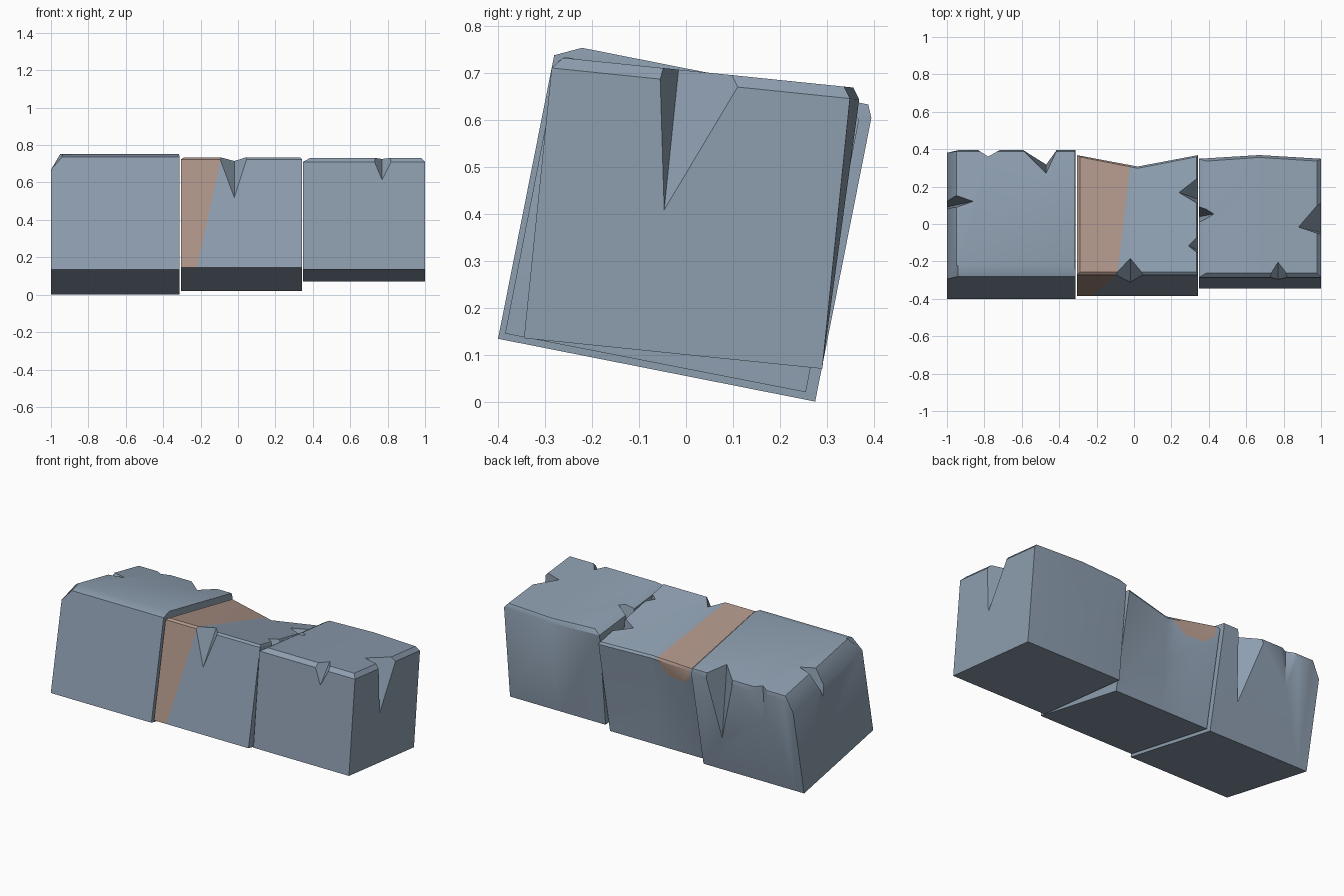
import bpy, bmesh, math
from mathutils import Vector, Matrix
from itertools import combinations

if "Cube" in bpy.data.objects:
    bpy.data.objects.remove(bpy.data.objects["Cube"])


def material(name, color):
    m = bpy.data.materials.new(name)
    m.diffuse_color = (*color, 1)
    m.use_nodes = True
    m.node_tree.nodes["Principled BSDF"].inputs["Base Color"].default_value = m.diffuse_color
    return m


stone = material("blue_grey_stone", (0.27, 0.345, 0.435))
clay = material("dusty_clay_stripe", (0.43, 0.30, 0.25))
UP = Vector((0, 0, 1))


def add_object(name, bm, matrix):
    bmesh.ops.recalc_face_normals(bm, faces=bm.faces)
    me = bpy.data.meshes.new(name)
    bm.to_mesh(me)
    bm.free()
    ob = bpy.data.objects.new(name, me)
    bpy.context.collection.objects.link(ob)
    ob.matrix_world = matrix
    return ob


def block_mesh(x, depth, shoulder, top, inset, end_drop=0, pinch=(0, 0)):
    """Block with a chamfered top; x = (left, middle station, right)."""
    bm = bmesh.new()
    il, ir, i_f, ib = inset
    h = depth / 2
    rings = []
    for w, k in ((0, 0), (shoulder, 0), (top, 1)):
        dv, dw = pinch if w else (0, 0)
        drop = end_drop if w == shoulder else 0
        xl, xm, xr = x[0] + il * k, x[1], x[2] - ir * k
        f, b = -h + i_f * k, h - ib * k
        pts = [(xl, f, w - drop), (xm, f, w), (xr, f, w),
               (xr, b, w), (xm, b + dv, w + dw), (xl, b, w - drop)]
        rings.append([bm.verts.new(p) for p in pts])
    for lo, hi in zip(rings, rings[1:]):
        for i in range(6):
            j = (i + 1) % 6
            bm.faces.new((lo[i], lo[j], hi[j], hi[i]))
    for r in (rings[0], rings[2]):
        bm.faces.new((r[0], r[1], r[4], r[5]))
        bm.faces.new((r[1], r[2], r[3], r[4]))
    bmesh.ops.recalc_face_normals(bm, faces=bm.faces)
    return bm


def chip_cutters(x, depth, top, chips):
    """Tetrahedral notches along the top edges of a block."""
    bm = bmesh.new()
    for side, pos, a, b, deep, drop in chips:
        if side in ("front", "back"):
            n = Vector((0, 1 if side == "back" else -1, 0))
            t = Vector((1, 0, 0))
            e = Vector((pos, n.y * depth / 2, top))
        else:
            n = Vector((1 if side == "right" else -1, 0, 0))
            t = Vector((0, 1, 0))
            e = Vector((x[2] if side == "right" else x[0], pos, top))
        c, d = e - n * deep, e - UP * drop
        mid = (c + d) / 2
        vs = [bm.verts.new(p + (p - mid) * 0.5)
              for p in (c, d, e - t * a, e + t * b)]
        for tri in combinations(vs, 3):
            bm.faces.new(tri)
    return bm


def paint_stripe(bm):
    """Slanted stripe over front and top, ending in a rounded tip on the back."""
    q, r, p = 0.217, 0.125, -0.179
    edge = lambda c: c.x < p + q * c.z + r * c.y
    bmesh.ops.bisect_plane(bm, geom=bm.verts[:] + bm.edges[:] + bm.faces[:],
                           plane_co=(p, 0, 0), plane_no=(1, -r, -q))
    tip = [((-0.28, 0.54), (1, 0)), ((-0.28, 0.54), (0.05, 0.06)),
           ((-0.22, 0.49), (0, 1)), ((-0.10, 0.49), (-0.06, 0.07))]
    planes = [(Vector((cx, 0, cz)), Vector((nx, 0, nz))) for (cx, cz), (nx, nz) in tip]
    for co, no in planes:
        bm.normal_update()
        faces = [f for f in bm.faces if f.normal.y > 0.7]
        geom = list({g for f in faces for g in (*f.verts, *f.edges, f)})
        bmesh.ops.bisect_plane(bm, geom=geom, plane_co=co, plane_no=no)
    bm.normal_update()
    for f in bm.faces:
        c, n = f.calc_center_median(), f.normal
        if n.y > 0.7:
            inside = all((c - co).dot(no) > 0 for co, no in planes)
        else:
            inside = n.y < -0.5 or n.z > 0.3
        f.material_index = int(inside and edge(c))


def build(name, x, depth, shoulder, top, inset, centre, tilt, chips, stripe=False, **kw):
    mat = Matrix.Translation((0, *centre)) @ Matrix.Rotation(math.radians(-tilt), 4, 'X')
    bm = block_mesh(x, depth, shoulder, top, inset, **kw)
    if stripe:
        paint_stripe(bm)
    ob = add_object(name, bm, mat)
    ob.data.materials.append(stone)
    if stripe:
        ob.data.materials.append(clay)
    cutter = add_object(name + "_chips", chip_cutters(x, depth, top, chips), mat)
    cutter.hide_render = True
    mod = ob.modifiers.new("chips", 'BOOLEAN')
    mod.operation = 'DIFFERENCE'
    mod.solver = 'EXACT'
    mod.object = cutter
    bpy.ops.object.select_all(action='DESELECT')
    bpy.context.view_layer.objects.active = ob
    ob.select_set(True)
    bpy.context.view_layer.update()
    bpy.ops.object.modifier_apply(modifier=mod.name)
    bpy.data.objects.remove(cutter)
    bpy.ops.object.shade_smooth_by_angle(angle=math.radians(35))


# chips: side, position along edge, reach either way, depth in top, drop down face
build("left_block", (-1, -0.94, -0.312), 0.688, 0.615, 0.642, (0.05, 0.004, 0.055, 0.012),
      (-0.0625, 0.067), 11.2,
      [("back", -0.78, 0.06, 0.07, 0.04, 0.22),
       ("back", -0.47, 0.13, 0.06, 0.13, 0.42),
       ("left", 0.06, 0.05, 0.05, 0.14, 0.16)], end_drop=0.07)

build("middle_block", (-0.305, 0.02, 0.341), 0.652, 0.59, 0.602, (0.015, 0.008, 0.012, 0.012),
      (-0.065, 0.0825), 11.05,
      [("front", -0.02, 0.08, 0.07, 0.09, 0.22),
       ("right", 0.12, 0.06, 0.08, 0.10, 0.18),
       ("right", -0.17, 0.04, 0.05, 0.05, 0.12)], stripe=True, pinch=(-0.055, -0.035))

build("right_block", (0.347, 0.67, 1.0), 0.638, 0.578, 0.602, (0.04, 0.022, 0.022, 0.015),
      (-0.0275, 0.1025), 5.85,
      [("front", 0.77, 0.05, 0.06, 0.08, 0.12),
       ("right", -0.05, 0.04, 0.14, 0.12, 0.30),
       ("left", 0.02, 0.05, 0.05, 0.08, 0.15)], pinch=(0.02, 0.0))
